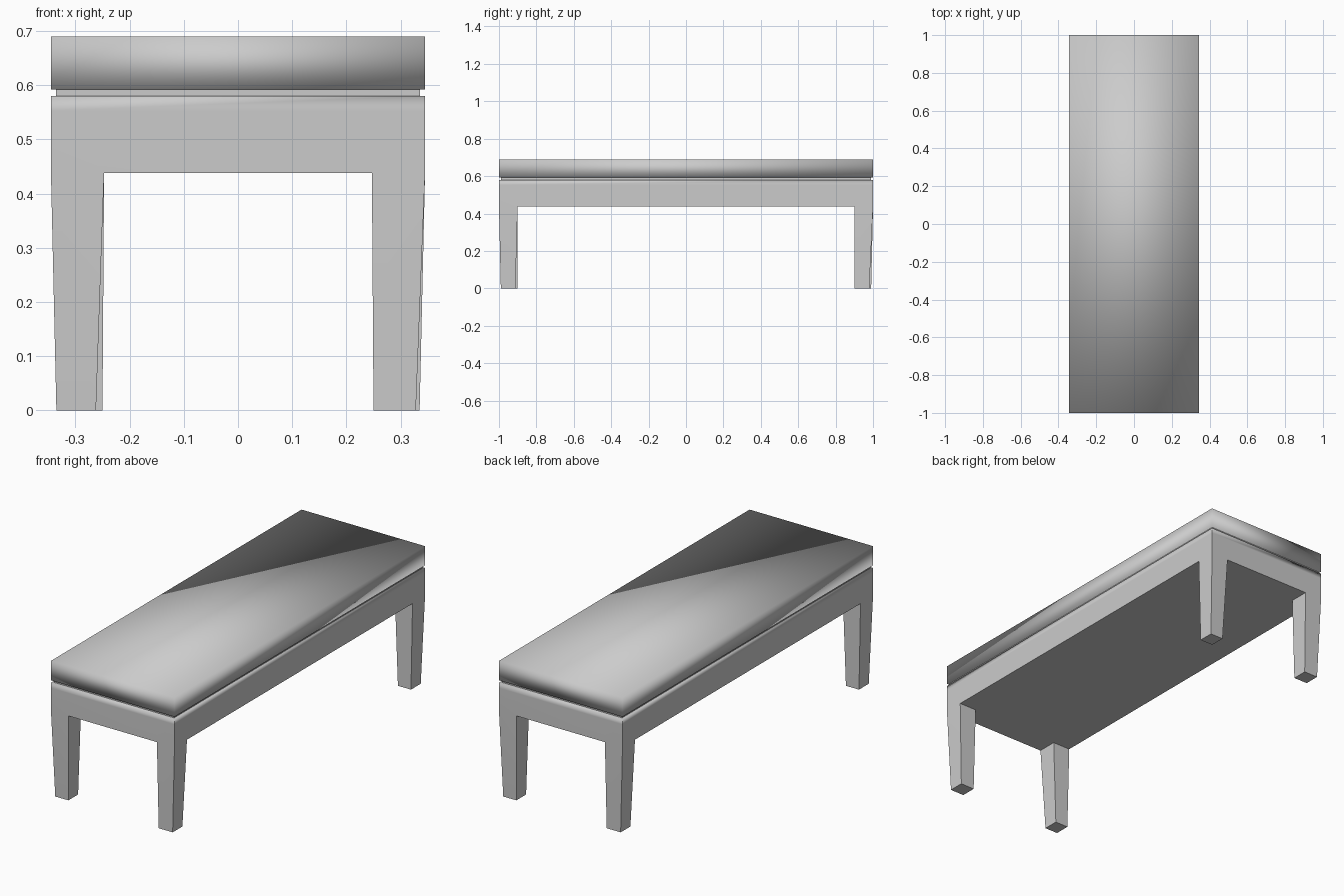
import bpy
import bmesh
from mathutils import Vector

cube = bpy.data.objects.get("Cube")
if cube:
    bpy.data.objects.remove(cube, do_unlink=True)

grey = bpy.data.materials.new("plain_grey")
grey.use_nodes = True
colour = (0.6, 0.6, 0.6, 1)
grey.diffuse_color = colour
grey.node_tree.nodes["Principled BSDF"].inputs["Base Color"].default_value = colour

HALF_X, HALF_Y = 0.345, 1.0
LEG_X, LEG_Y = 0.247, 0.9          # inner edges of the legs at the top
RAIL_Z, FRAME_Z = 0.438, 0.58
BAND_Z = 0.553                     # start of the softened top edge


def make_box(bm, hx, hy, z0, z1):
    verts = bmesh.ops.create_cube(bm, size=2)["verts"]
    for v in verts:
        v.co = Vector((v.co.x * hx, v.co.y * hy, z0 if v.co.z < 0 else z1))


def finish(bm, name, smooth):
    bmesh.ops.recalc_face_normals(bm, faces=bm.faces[:])
    for f in bm.faces:
        f.smooth = smooth
    mesh = bpy.data.meshes.new(name)
    bm.to_mesh(mesh)
    bm.free()
    mesh.materials.append(grey)
    obj = bpy.data.objects.new(name, mesh)
    bpy.context.collection.objects.link(obj)
    return obj


def cut(bm, geom, point, normal):
    bmesh.ops.bisect_plane(bm, geom=geom, plane_co=point, plane_no=normal)


# Cushion with fully smoothed shading, and the recessed strip under it
bm = bmesh.new()
make_box(bm, HALF_X, HALF_Y, 0.592, 0.69)
finish(bm, "seat_cushion", True)

bm = bmesh.new()
make_box(bm, 0.336, 0.99, FRAME_Z, 0.592)
finish(bm, "recessed_strip", False)

# Frame: a slab whose underside is cut so that the legs grow from its corners
bm = bmesh.new()
make_box(bm, HALF_X, HALF_Y, RAIL_Z, FRAME_Z)
cut(bm, bm.verts[:] + bm.edges[:] + bm.faces[:], (0, 0, BAND_Z), (0, 0, 1))
for s in (-1, 1):
    for point, normal in (((s * LEG_X, 0, 0), (1, 0, 0)), ((0, s * LEG_Y, 0), (0, 1, 0))):
        lower = [f for f in bm.faces if f.calc_center_median().z < BAND_Z - 0.01]
        edges = {e for f in lower for e in f.edges}
        verts = {v for f in lower for v in f.verts}
        cut(bm, list(verts) + list(edges) + lower, point, normal)

# Tapered legs: each foot is slightly offset, repeating by a half turn
corners = []
for f in bm.faces:
    c = f.calc_center_median()
    if abs(c.z - RAIL_Z) < 0.001 and abs(c.x) > LEG_X and abs(c.y) > LEG_Y:
        corners.append(f)
for face in corners:
    c = face.calc_center_median()
    sx, sy = (1 if c.x > 0 else -1), (1 if c.y > 0 else -1)
    if sx == sy:
        foot_x, foot_y = (0.262, 0.335), (0.902, 0.98)
    else:
        foot_x, foot_y = (0.25, 0.328), (0.912, 0.99)
    new = bmesh.ops.extrude_discrete_faces(bm, faces=[face])["faces"][0]
    top = list(new.verts)
    for v in top:
        outer_x, outer_y = abs(v.co.x) > 0.3, abs(v.co.y) > 0.95
        v.co = Vector((sx * foot_x[outer_x], sy * foot_y[outer_y], 0))
bmesh.ops.remove_doubles(bm, verts=bm.verts[:], dist=0.0001)

# Only the upper rim of the frame is shaded softly
bm.normal_update()
for e in bm.edges:
    at_rim = all(v.co.z > FRAME_Z - 0.001 for v in e.verts)
    if not at_rim and len(e.link_faces) == 2 and e.calc_face_angle(0) > 0.3:
        e.smooth = False
finish(bm, "frame_and_legs", True)
